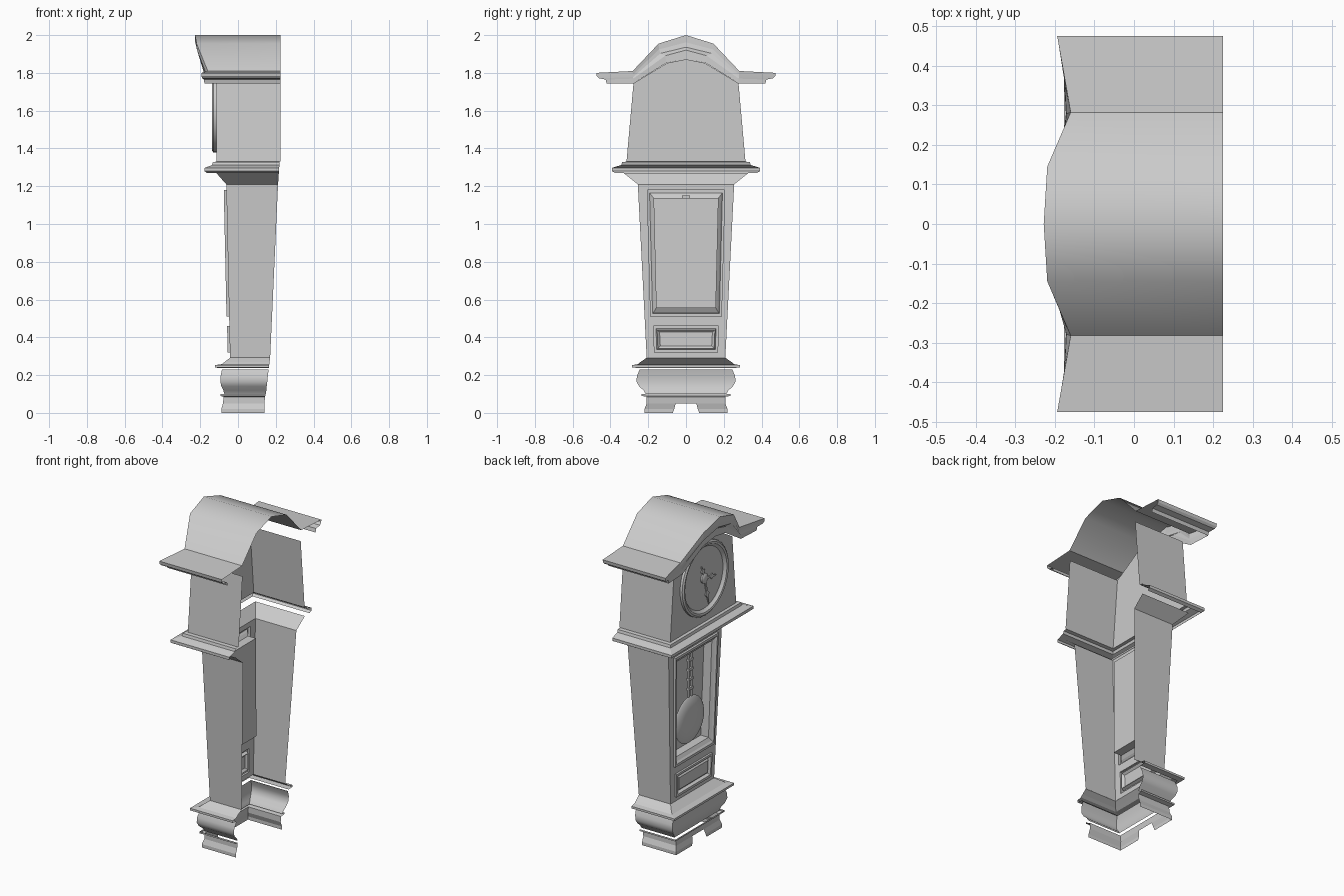
import bpy, bmesh, math

if "Cube" in bpy.data.objects:
    bpy.data.objects.remove(bpy.data.objects["Cube"])


def make(name, verts, faces, smooth=None):
    me = bpy.data.meshes.new(name)
    me.from_pydata(verts, [], faces)
    ob = bpy.data.objects.new(name, me)
    bpy.context.collection.objects.link(ob)
    if smooth:
        bpy.context.view_layer.objects.active = ob
        ob.select_set(True)
        bpy.ops.object.shade_smooth_by_angle(angle=math.radians(smooth))
        ob.select_set(False)
    return ob


def skin(name, rows, skip=(), closed=False, cap=False, smooth=None):
    """Join equal-length rows of points with quads; skip holds (row, column) holes."""
    n = len(rows[0])
    verts = [p for r in rows for p in r]
    faces = []
    for i in range(len(rows) - 1):
        for j in range(n if closed else n - 1):
            if (i, j) not in skip:
                k = (j + 1) % n
                faces.append((i*n + j, (i+1)*n + j, (i+1)*n + k, i*n + k))
    if cap:
        m = (len(rows) - 1) * n
        faces.append(tuple(m + j for j in reversed(range(n))))
    return make(name, verts, faces, smooth)


def shell(name, prof, hole_w=None, holes=(), smooth=None):
    """Open-backed three-sided case; prof rows are (z, half width, front x, back x)."""
    rows = []
    for i, (z, w, xf, xb) in enumerate(prof):
        r = [(xb, -w, z), (xf, -w, z)]
        if hole_w:
            r += [(xf, -hole_w[i], z), (xf, hole_w[i], z)]
        rows.append(r + [(xf, w, z), (xb, w, z)])
    return skin(name, rows, [(i, 2) for i in holes], smooth=smooth)


def front_x(z):
    return -0.042 - 0.02 * (z - 0.29) / 0.92


def frame(name, loops):
    """Trapezoid mouldings on the trunk front, ending in a panel; (z0, w0, z1, w1, dx)."""
    rows = []
    for z0, w0, z1, w1, dx in loops:
        a, b = front_x(z0) + dx, front_x(z1) + dx
        rows.append([(a, -w0, z0), (a, w0, z0), (b, w1, z1), (b, -w1, z1)])
    return skin(name, [r[::-1] for r in rows], closed=True, cap=True)


def lathe(name, prof, zc, n=32):
    """Turn (radius, x) points about an axis along x."""
    rows = [[(x, r*math.cos(2*math.pi*j/n), zc + r*math.sin(2*math.pi*j/n))
             for j in range(n)] for r, x in prof]
    return skin(name, rows, closed=True, cap=True, smooth=30)


def plate(name, outline, x0, x1):
    """Extrude a (y, z) outline along x."""
    n = len(outline)
    v = [(x0, y, z) for y, z in outline] + [(x1, y, z) for y, z in outline]
    f = [tuple(range(n)), tuple(range(2*n - 1, n - 1, -1))]
    f += [(j, j + n, (j+1) % n + n, (j+1) % n) for j in range(n)]
    return make(name, v, f)


# Base: bracket feet with front cut-out, swelling plinth, moulding
shell("bracket_foot", [(0, .22, -.088, .14), (.02, .22, -.088, .14), (.05, .208, -.08, .14),
                       (.085, .208, -.076, .143), (.09, .235, -.093, .145), (.1, .235, -.093, .145)],
      hole_w=[.07, .062, .055, .055, .055, .055], holes=(0, 1))
shell("plinth_swell", [(.1, .213, -.072, .147), (.12, .225, -.078, .15), (.14, .248, -.088, .152),
                       (.165, .262, -.093, .155), (.195, .26, -.092, .158), (.23, .245, -.085, .162)],
      smooth=40)
shell("plinth_moulding", [(.238, .25, -.1, .163), (.24, .285, -.122, .164), (.253, .285, -.122, .165),
                          (.258, .255, -.085, .166), (.27, .24, -.07, .167), (.292, .208, -.042, .17)])

# Trunk: tapering case with openings, flared at the top
prof = [(z, .208 + .047*(z - .29)/.92, front_x(z), .17 + .042*(z - .29)/.92)
        for z in (.29, .32, .46, .51, 1.18, 1.21)]
shell("trunk", prof + [(1.27, .33, -.115, .216)],
      hole_w=[.165, .167, .172, .187, .205, .205, .25], holes=(1, 3))
frame("trunk_door", [(.51, .187, 1.18, .205, 0), (.51, .187, 1.18, .205, -.014),
                     (.525, .177, 1.165, .193, -.014), (.535, .17, 1.155, .185, -.004),
                     (.555, .158, 1.138, .172, .008), (.555, .158, 1.138, .172, .06)])
frame("lower_panel", [(.32, .167, .46, .172, 0), (.32, .167, .46, .172, -.012),
                      (.335, .155, .447, .159, -.012), (.342, .149, .44, .153, .006),
                      (.355, .136, .427, .14, -.006)])

# Pendulum: bob and linked rod
lathe("pendulum_bob", [(.13, -.015), (.14, -.022), (.13, -.03), (.08, -.04), (.02, -.043)], .72)
for i in range(5):
    z = 0.86 + i * 0.058
    for s in (-1, 1):
        plate("pendulum_rod_bar", [(s*.014 - .004, z), (s*.014 + .004, z),
                                   (s*.014 + .004, z + .045), (s*.014 - .004, z + .045)], -.032, -.022)
    plate("pendulum_rod_link", [(-.022, z + .043), (.022, z + .043), (.022, z + .058), (-.022, z + .058)],
          -.035, -.02)

# Hood: waist moulding, walls, arched front
shell("waist_moulding", [(1.27, .375, -.165, .216), (1.28, .392, -.177, .217), (1.297, .392, -.177, .218),
                         (1.307, .36, -.15, .219), (1.312, .342, -.137, .22), (1.328, .338, -.133, .22),
                         (1.33, .315, -.115, .22)])
sides = [[(.225, s*.315, 1.33), (-.115, s*.315, 1.33)] for s in (1, -1)]
tops = [[(.225, s*.278, 1.745), (-.115, s*.278, 1.745)] for s in (1, -1)]
for k in (0, 1):
    skin("hood_side", [sides[k], tops[k]])
arch = [(.278, 1.745), (.1, 1.852), (0, 1.872), (-.1, 1.852), (-.278, 1.745)]
outline = [(-.315, 1.33), (.315, 1.33)] + arch
make("hood_front", [(-.115, y, z) for y, z in outline], [tuple(range(len(outline)))[::-1]])

# Roof: stations hold lower (x, y, z) and upper (x, y, z) edge of the cornice
half = [((.225, .42, 1.743), (.225, .475, 1.8)), ((-.178, .42, 1.743), (-.194, .475, 1.8)),
        ((-.172, .278, 1.745), (-.16, .282, 1.81)), ((-.19, .105, 1.852), (-.219, .145, 1.955)),
        ((-.195, 0, 1.872), (-.228, 0, 2.0))]
stations = half + [tuple((x, -y, z) for x, y, z in s) for s in half[-2::-1]]
rows = []
for tz, out in ((0, 0), (.38, .1), (.5, .75), (.7, .95), (1, 1)):
    rows.append([(a[0] + (b[0]-a[0])*out, a[1] + (b[1]-a[1])*out, a[2] + (b[2]-a[2])*tz)
                 for a, b in stations])
skin("arched_cornice", [r[::-1] for r in rows])
edge = [b for a, b in stations[1:-1]]
skin("arched_roof", [edge, [(.225, y, z) for x, y, z in edge]], smooth=38)

# Dial: rim, hub and hands
ZC = 1.60
lathe("dial_rim", [(.222, -.115), (.222, -.13), (.212, -.137), (.2, -.134), (.19, -.122), (.185, -.118)], ZC)
lathe("dial_hub", [(.03, -.117), (.03, -.127), (.022, -.132), (.01, -.134)], ZC, 16)
for angle, length in ((-103, .17), (-170, .11), (70, .085)):
    a = math.radians(angle)
    shape = [(0, .006), (.5, .006), (.62, .018), (.74, .006), (1, .002)]
    pts = [(t*length, w) for t, w in shape] + [(t*length, -w) for t, w in shape[::-1]]
    plate("clock_hand", [(u*math.cos(a) - v*math.sin(a), ZC + u*math.sin(a) + v*math.cos(a))
                         for u, v in pts], -.128, -.122)
